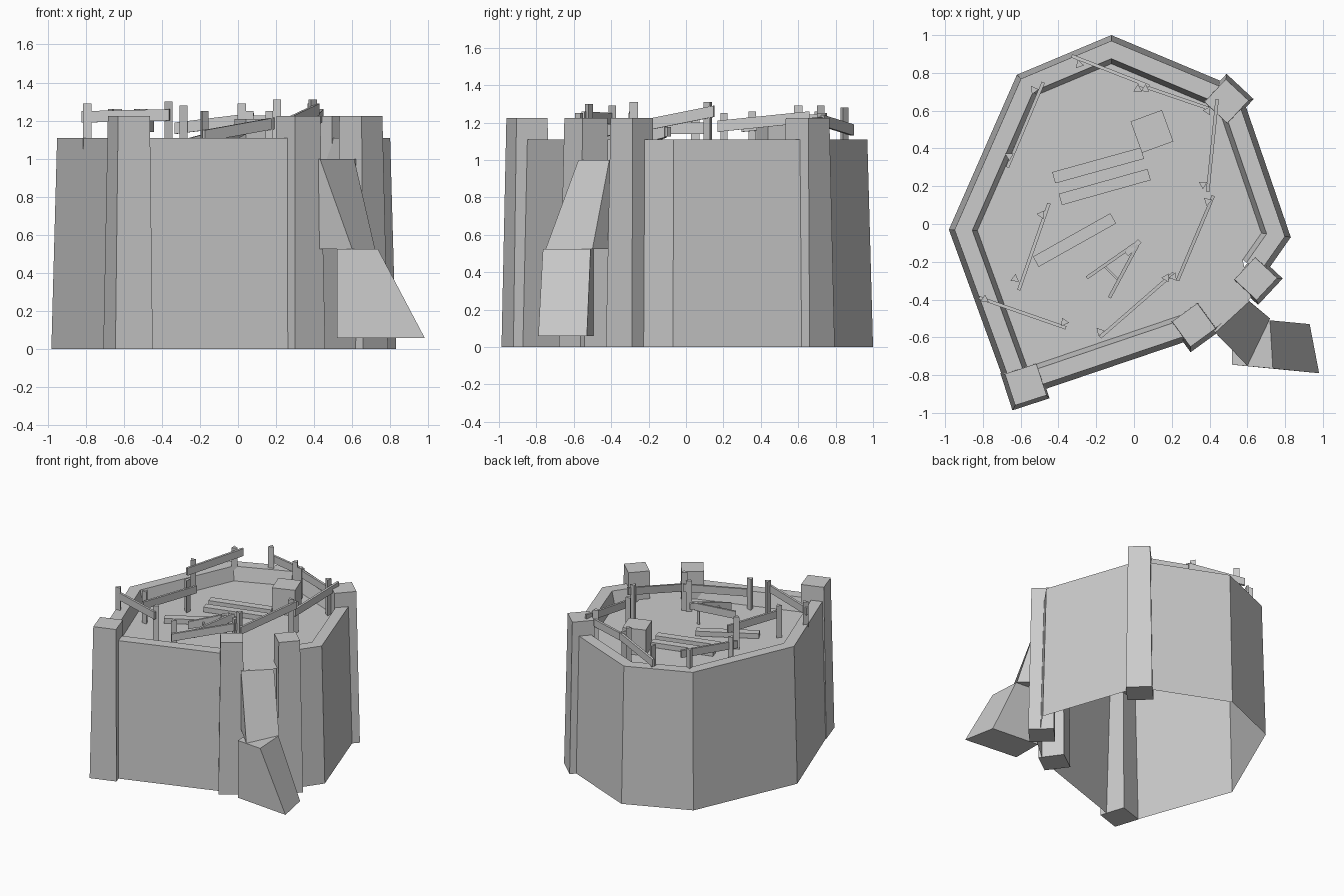
import bpy
import math
from mathutils import Vector, Matrix

cube = bpy.data.objects.get("Cube")
if cube:
    bpy.data.objects.remove(cube)

stone = bpy.data.materials.new("grey_stone")
stone.use_nodes = True
stone.diffuse_color = (0.6, 0.6, 0.6, 1)
stone.node_tree.nodes["Principled BSDF"].inputs["Base Color"].default_value = (0.6, 0.6, 0.6, 1)


def make(name, verts, faces):
    mesh = bpy.data.meshes.new(name)
    mesh.from_pydata([tuple(v) for v in verts], [], faces)
    mesh.materials.append(stone)
    obj = bpy.data.objects.new(name, mesh)
    bpy.context.collection.objects.link(obj)
    return obj


def prism(name, bottom, top):
    """Closed solid between two rings listed anticlockwise from above."""
    n = len(bottom)
    faces = [(i, (i + 1) % n, (i + 1) % n + n, i + n) for i in range(n)]
    faces += [tuple(reversed(range(n))), tuple(range(n, 2 * n))]
    return make(name, list(bottom) + list(top), faces)


def ring(x, y, z, radius, angle, sides):
    return [(x + radius * math.cos(angle + math.tau * i / sides),
             y + radius * math.sin(angle + math.tau * i / sides), z) for i in range(sides)]


def beam(name, start, end, width, height):
    """Rectangular beam whose end faces stay upright."""
    a, b = Vector(start), Vector(end)
    side = (b - a).cross(Vector((0, 0, 1))).normalized() * width / 2
    up = Vector((0, 0, height / 2))
    base = [a + side - up, b + side - up, b - side - up, a - side - up]
    # side points to the right of travel, so this order is anticlockwise
    return prism(name, base, [v + 2 * up for v in base])


def inset(path, distance):
    """Mitred inward offset of an open anticlockwise path."""
    pts = [Vector(p) for p in path]
    normals = []
    for a, b in zip(pts, pts[1:]):
        d = (b - a).normalized()
        normals.append(Vector((-d.y, d.x)))
    result = []
    for i, p in enumerate(pts):
        n1, n2 = normals[max(i - 1, 0)], normals[min(i, len(normals) - 1)]
        result.append(p + (n1 + n2) * distance / (1 + n1.dot(n2)))
    return result


# Hollow wall with a low parapet, open at the gateway and underneath
FLOOR, RIM, TOWER = 1.0, 1.108, 1.225
outline = [(0.69, -0.27), (0.83, -0.07), (0.56, 0.715), (-0.12, 1.0),
           (-0.62, 0.79), (-0.98, -0.03), (-0.65, -0.935), (0.34, -0.6)]
gate = [(0.41, -0.57), (0.62, -0.39)]
n = len(outline)
verts = []
for distance, z in ((0, 0), (0.028, RIM), (0.115, RIM), (0.14, FLOOR)):
    verts += [(p.x, p.y, z) for p in inset(outline, distance)]
faces = [(r * n + i, r * n + i + 1, (r + 1) * n + i + 1, (r + 1) * n + i)
         for r in range(3) for i in range(n - 1)]
make("outer_wall", verts, faces)
floor_verts = verts[3 * n:] + [(x, y, FLOOR) for x, y in gate]
make("upper_floor", floor_verts, [tuple(range(n + 2))])
make("gate_wall", [(x, y, z) for z in (0, FLOOR) for x, y in gate], [(0, 1, 3, 2)])

# Tapered buttress towers: top centre, size, rotation in degrees
towers = {
    "front_right_corner_tower": (-0.573, -0.85, 0.175, 18),
    "gate_tower_right": (0.317, -0.535, 0.165, 36),
    "gate_tower_left": (0.645, -0.29, 0.16, -43),
    "back_left_corner_tower": (0.49, 0.65, 0.165, -43),
}
for name, (x, y, size, turn) in towers.items():
    angle = math.radians(turn + 45)
    out = Vector((x, y)).normalized() * 0.008
    r = size / math.sqrt(2)
    prism(name, ring(x + out.x, y + out.y, 0, r + 0.022, angle, 4),
          ring(x, y, TOWER, r, angle, 4))


# Two wedge ramps leading down from the gate
def wedge(name, low, high, bottom, top, back):
    (a, b), (c, d), (e, f) = low, high, back
    v = [(*e, bottom), (*a, bottom), (*b, bottom), (*f, bottom),
         (*e, top), (*c, top), (*d, top), (*f, top)]
    make(name, v, [(3, 2, 1, 0), (4, 5, 6, 7), (1, 2, 6, 5),
                   (0, 1, 5, 4), (2, 3, 7, 6), (3, 0, 4, 7)])


wedge("upper_ramp", ((0.6, -0.75), (0.72, -0.5)), ((0.43, -0.575), (0.61, -0.41)),
      0.525, 1.0, ((0.42, -0.565), (0.6, -0.4)))
wedge("lower_ramp", ((0.98, -0.79), (0.93, -0.53)), ((0.735, -0.765), (0.72, -0.51)),
      0.06, 0.525, ((0.52, -0.745), (0.52, -0.495)))

# Railings: start, end, then heights of each end
rails = [
    ((-0.67, 0.3), (-0.48, 0.75), 1.18, 1.22),
    ((-0.33, 0.89), (0.08, 0.73), 1.16, 1.21),
    ((0.02, 0.74), (0.4, 0.61), 1.2, 1.19),
    ((0.44, 0.66), (0.39, 0.17), 1.23, 1.18),
    ((0.42, 0.15), (0.23, -0.3), 1.26, 1.17),
    ((0.21, -0.26), (-0.18, -0.6), 1.19, 1.12),
    ((-0.36, -0.55), (-0.82, -0.39), 1.23, 1.22),
    ((-0.61, -0.35), (-0.45, 0.11), 1.17, 1.17),
]
for i, (a, b, za, zb) in enumerate(rails):
    beam(f"railing_{i + 1}", (*a, za), (*b, zb), 0.018, 0.06)

# Three-sided posts that carry the railings: x, y, top
posts = [(-0.66, 0.36, 1.26), (-0.53, 0.71, 1.26), (-0.29, 0.845, 1.28),
         (0.02, 0.715, 1.29), (0.06, 0.715, 1.25), (0.39, 0.6, 1.29),
         (0.365, 0.21, 1.25), (0.39, 0.12, 1.31), (0.21, -0.28, 1.31),
         (0.17, -0.285, 1.25), (-0.18, -0.57, 1.25), (-0.37, -0.52, 1.3),
         (-0.79, -0.4, 1.29), (-0.63, -0.29, 1.26), (-0.49, 0.05, 1.26)]
for i, (x, y, top) in enumerate(posts):
    angle = math.atan2(y, x)
    prism(f"railing_post_{i + 1}", ring(x, y, FLOOR, 0.026, angle, 3),
          ring(x, y, top, 0.026, angle, 3))

# Crate and loose planks lying on the floor
crate_angle = math.radians(20 + 45)
prism("crate", ring(0.095, 0.49, FLOOR, 0.125, crate_angle, 4),
      ring(0.095, 0.49, 1.21, 0.125, crate_angle, 4))
planks = [((-0.425, 0.245), (0.045, 0.375)), ((-0.39, 0.13), (0.08, 0.262)),
          ((-0.52, -0.2), (-0.11, 0.03))]
for i, (a, b) in enumerate(planks):
    beam(f"plank_{i + 1}", (*a, 1.025), (*b, 1.025), 0.062, 0.04)

# Small trestle: two spread legs, a crosspiece and a head
beam("trestle_leg_1", (-0.25, -0.285, 1.08), (0.0, -0.11, 1.15), 0.018, 0.06)
beam("trestle_leg_2", (-0.13, -0.39, 1.08), (0.02, -0.11, 1.15), 0.018, 0.06)
beam("trestle_crosspiece", (-0.16, -0.22, 1.1), (-0.08, -0.3, 1.1), 0.012, 0.02)
beam("trestle_head", (-0.04, -0.16, 1.15), (0.03, -0.09, 1.15), 0.025, 0.05)
beam("trestle_foot", (-0.02, -0.14, FLOOR), (-0.02, -0.13, FLOOR), 0.02, 0.26)
